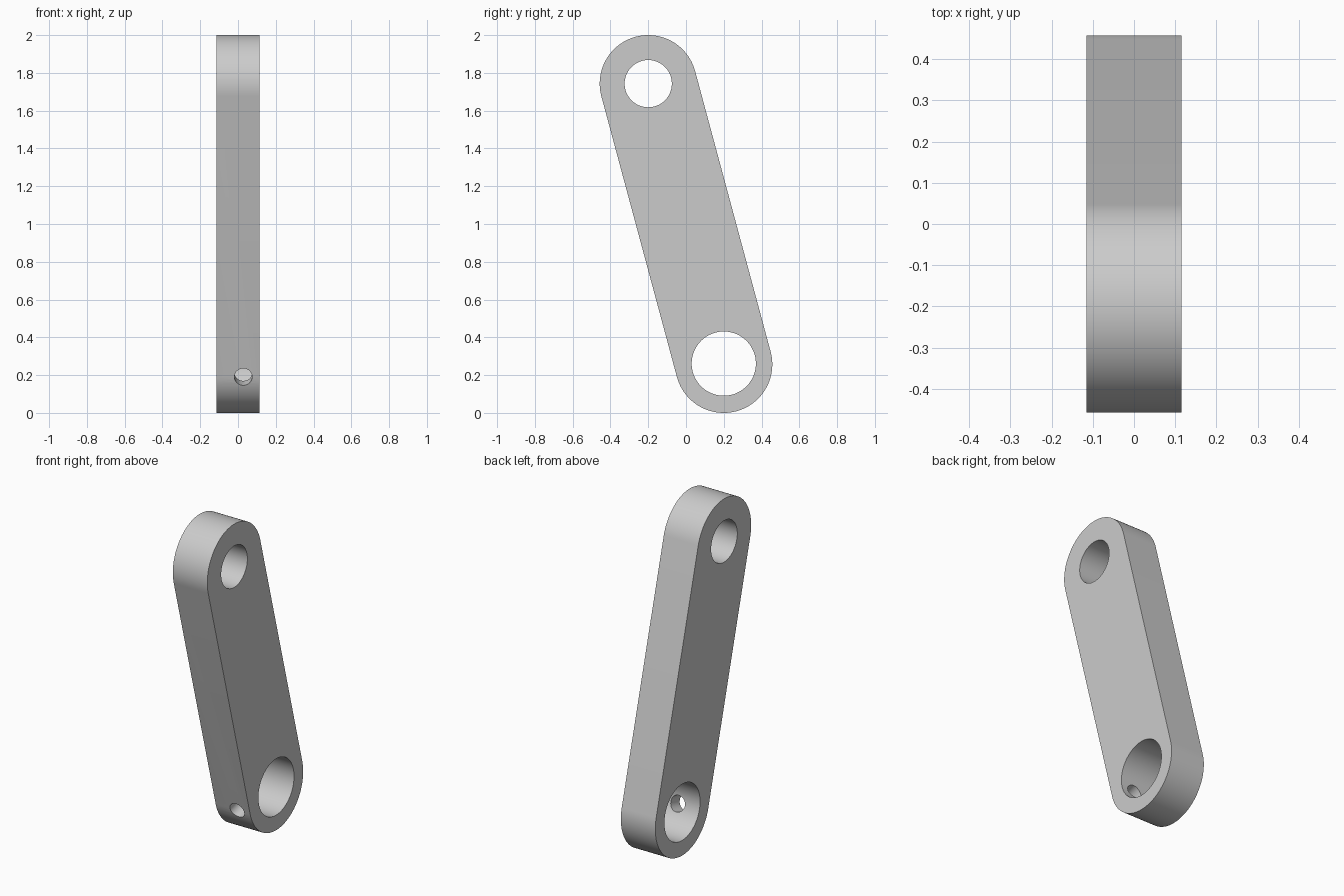
import bpy, bmesh, math
from mathutils import Vector

if "Cube" in bpy.data.objects:
    bpy.data.objects.remove(bpy.data.objects["Cube"])

HALF_W = 0.115                      # half thickness along x
R_END = 0.257                       # radius of the rounded ends
TOP = Vector((0, -0.2, 1.743))      # upper pivot centre
BOTTOM = Vector((0, 0.2, 0.257))    # lower pivot centre
SEG = 48                            # segments per half circle

grey = bpy.data.materials.new("grey metal")
grey.diffuse_color = (0.6, 0.6, 0.6, 1)
grey.use_nodes = True
grey.node_tree.nodes["Principled BSDF"].inputs["Base Color"].default_value = grey.diffuse_color

along = (TOP - BOTTOM).normalized()
across = Vector((0, along.z, -along.y))


def cutter(name, radius, centre, direction, length):
    """Hidden cylinder used to drill a hole."""
    bpy.ops.mesh.primitive_cylinder_add(vertices=96, radius=radius, depth=length, location=centre)
    ob = bpy.context.object
    ob.name = name
    ob.rotation_euler = direction.to_track_quat('Z', 'Y').to_euler()
    ob.hide_render = True
    return ob


# Arm body: slanted slot outline extruded along x
bm = bmesh.new()
ring = []
for centre, sign in ((TOP, 1), (BOTTOM, -1)):
    for i in range(SEG + 1):
        a = math.pi * i / SEG
        p = centre + sign * R_END * (across * math.cos(a) + along * math.sin(a))
        ring.append(bm.verts.new((-HALF_W, p.y, p.z)))
face = bm.faces.new(ring)
extruded = bmesh.ops.extrude_face_region(bm, geom=[face])
bmesh.ops.translate(bm, vec=(2 * HALF_W, 0, 0),
                    verts=[g for g in extruded["geom"] if isinstance(g, bmesh.types.BMVert)])
bmesh.ops.recalc_face_normals(bm, faces=bm.faces)
mesh = bpy.data.meshes.new("link_arm")
bm.to_mesh(mesh)
bm.free()
mesh.materials.append(grey)
arm = bpy.data.objects.new("link_arm", mesh)
bpy.context.collection.objects.link(arm)

# Two pivot holes and a small set-screw hole from the front edge into the lower bore
x_axis = Vector((1, 0, 0))
screw_mid = BOTTOM - across * 0.22 + Vector((0.028, 0, 0))
cutters = [
    cutter("upper_bore_cutter", 0.125, TOP, x_axis, 1),
    cutter("lower_bore_cutter", 0.17, BOTTOM + Vector((0, 0, 0.004)), x_axis, 1),
    cutter("screw_hole_cutter", 0.047, screw_mid, across, 0.3),
]
bpy.context.view_layer.update()

bpy.ops.object.select_all(action='DESELECT')
arm.select_set(True)
bpy.context.view_layer.objects.active = arm
for c in cutters:
    mod = arm.modifiers.new(c.name, 'BOOLEAN')
    mod.operation = 'DIFFERENCE'
    mod.solver = 'EXACT'
    mod.object = c
    bpy.ops.object.modifier_apply(modifier=mod.name)
for c in cutters:
    bpy.data.objects.remove(c)

# One colour, smooth rounds with crisp edges
mesh = arm.data
mesh.materials.clear()
mesh.materials.append(grey)
for p in mesh.polygons:
    p.material_index = 0
bpy.ops.object.shade_smooth_by_angle(angle=math.radians(30))
